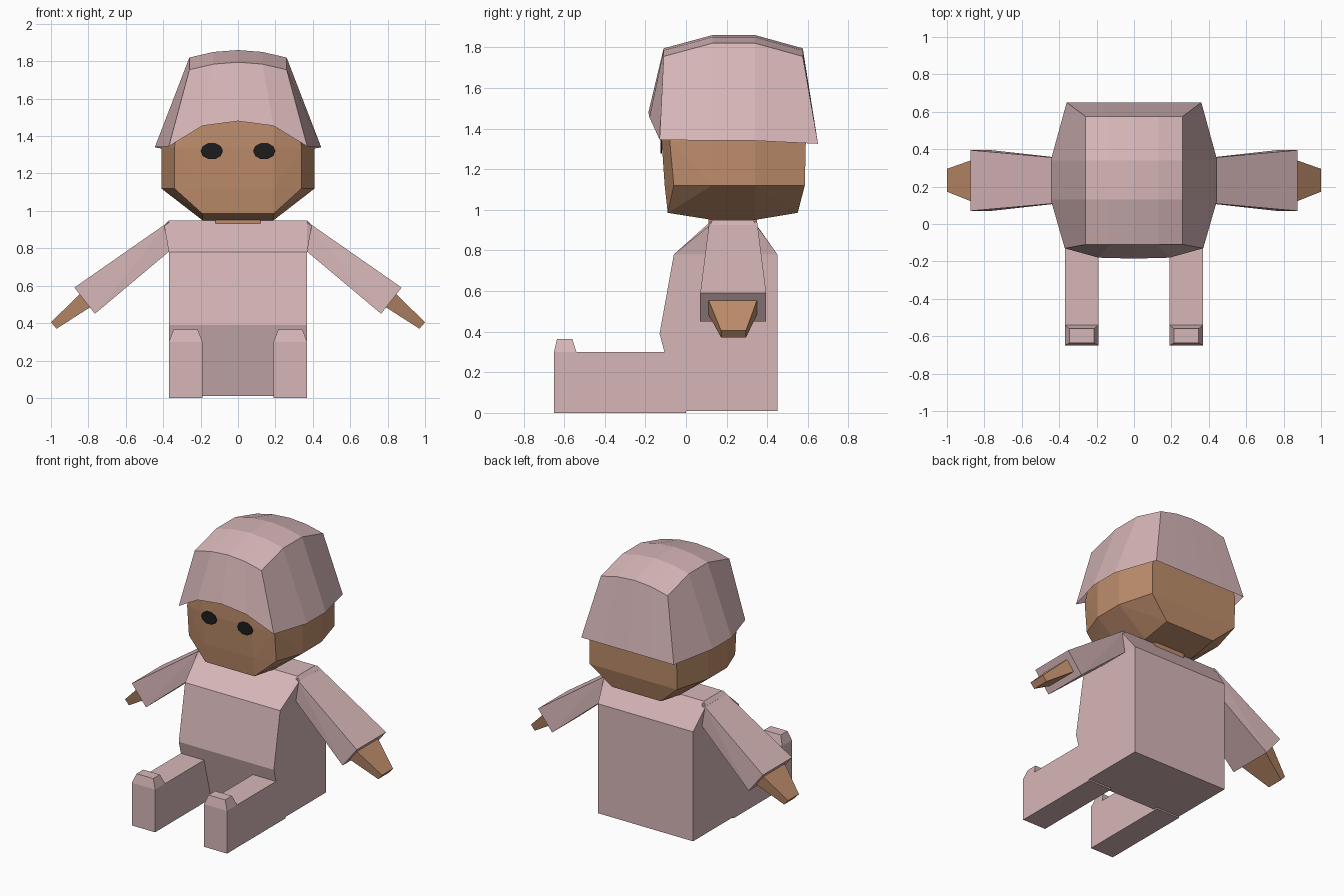
import bpy, bmesh, math

if "Cube" in bpy.data.objects:
    bpy.data.objects.remove(bpy.data.objects["Cube"])


def material(name, rgb):
    m = bpy.data.materials.new(name)
    m.diffuse_color = (*rgb, 1)
    m.use_nodes = True
    m.node_tree.nodes["Principled BSDF"].inputs["Base Color"].default_value = m.diffuse_color
    return m


PINK = material("dusty pink cloth", (0.68, 0.47, 0.48))
SKIN = material("brown skin", (0.52, 0.27, 0.15))
BLACK = material("eye black", (0.012, 0.012, 0.012))


def finish(name, bm, mat):
    me = bpy.data.meshes.new(name)
    bm.to_mesh(me)
    bm.free()
    me.materials.append(mat)
    ob = bpy.data.objects.new(name, me)
    bpy.context.collection.objects.link(ob)
    return ob


def hull(name, pts, mat):
    """Flat-faced convex solid around the points."""
    bm = bmesh.new()
    for p in pts:
        bm.verts.new(p)
    res = bmesh.ops.convex_hull(bm, input=bm.verts[:])
    loose = [v for v in bm.verts if not v.link_faces]
    bmesh.ops.delete(bm, geom=loose, context='VERTS')
    bmesh.ops.dissolve_limit(bm, angle_limit=math.radians(1),
                             verts=bm.verts[:], edges=bm.edges[:])
    bmesh.ops.recalc_face_normals(bm, faces=bm.faces[:])
    return finish(name, bm, mat)


def box(x0, x1, y0, y1, z0, z1):
    return [(x, y, z) for x in (x0, x1) for y in (y0, y1) for z in (z0, z1)]


def both(pts):
    return [(s * x, y, z) for s in (1, -1) for x, y, z in pts]


def limb(s, *sections):
    """Corner points from (x, z) of top and bottom edges and a y range."""
    return [(s * x, y, z) for top, bottom, ys in sections
            for x, z in (top, bottom) for y in ys]


# Torso: side profile stretched across x
profile = [(0.45, 0.01), (0.45, 0.78), (0.33, 0.95), (0.13, 0.95),
           (-0.06, 0.78), (-0.13, 0.39), (-0.03, 0.01)]
hull("torso", both([(0.37, y, z) for y, z in profile]), PINK)
hull("neck", box(-0.12, 0.12, 0.112, 0.35, 0.88, 0.952), SKIN)

for s, side in ((1, "right"), (-1, "left")):
    # Legs stretched forward with tapered toes
    hull(side + "_leg", box(s * 0.19, s * 0.37, -0.65, 0.0, 0.0, 0.3), PINK)
    hull(side + "_toe", box(s * 0.19, s * 0.37, -0.65, -0.54, 0.299, 0.3)
         + box(s * 0.215, s * 0.345, -0.635, -0.56, 0.365, 0.365 - 0.001)[0::2], PINK)
    # Shoulder, sleeve and hand
    hull(side + "_shoulder", [(s * x, y, z) for x, y, z in (
        (0.37, -0.06, 0.78), (0.37, 0.13, 0.95), (0.37, 0.33, 0.95),
        (0.37, 0.45, 0.78), (0.395, 0.12, 0.925), (0.395, 0.345, 0.925),
        (0.365, 0.12, 0.78), (0.365, 0.345, 0.78))], PINK)
    hull(side + "_sleeve", limb(s, ((0.37, 0.942), (0.36, 0.79), (0.115, 0.35)),
                                ((0.875, 0.59), (0.765, 0.45), (0.07, 0.395))), PINK)
    hull(side + "_hand", limb(s, ((0.83, 0.57), (0.775, 0.495), (0.105, 0.355)),
                              ((1.0, 0.405), (0.97, 0.37), (0.173, 0.295))), SKIN)
    # Eyes: thin plates on the face
    eye = [(s * 0.14 + 0.06 * math.cos(a), y, 1.32 + 0.045 * math.sin(a))
           for a in (math.tau * i / 10 for i in range(10)) for y in (-0.125, -0.117)]
    hull(side + "_eye", eye, BLACK)

# Head: faceted solid narrowing to the chin
hull("head", both([
    (0.19, -0.09, 0.985), (0.19, 0.13, 0.95), (0.19, 0.34, 0.95), (0.19, 0.55, 0.985),
    (0.19, -0.105, 1.12), (0.34, -0.06, 1.12), (0.41, 0.13, 1.12),
    (0.41, 0.34, 1.12), (0.34, 0.585, 1.12),
    (0.19, -0.12, 1.34), (0.34, -0.08, 1.34), (0.41, 0.13, 1.34),
    (0.41, 0.34, 1.34), (0.34, 0.59, 1.34),
    (0.19, -0.12, 1.5), (0.31, -0.07, 1.5), (0.365, 0.13, 1.5),
    (0.365, 0.34, 1.5), (0.31, 0.57, 1.5)]), SKIN)

# Hood: domed top grid with flared skirt
xs = (-0.26, -0.13, 0, 0.13, 0.26)
ys = (-0.11, 0.13, 0.34, 0.575)
drop_x = (0.04, 0.01, 0, 0.01, 0.04)
drop_y = (0.065, 0, 0, 0.065)
rim_x = {0: 0.37, 1: 0.445, 2: 0.445, 3: 0.36}
bm = bmesh.new()
grid = [[bm.verts.new((x, y, 1.86 - dx - dy)) for x, dx in zip(xs, drop_x)]
        for y, dy in zip(ys, drop_y)]
for j in range(3):
    for i in range(4):
        bm.faces.new((grid[j][i], grid[j][i + 1], grid[j + 1][i + 1], grid[j + 1][i]))
loop = ([(0, i) for i in range(5)] + [(1, 4), (2, 4)]
        + [(3, i) for i in range(4, -1, -1)] + [(2, 0), (1, 0)])
front = ((-0.13, 1.345), (-0.18, 1.455), (-0.185, 1.48), (-0.18, 1.455), (-0.13, 1.345))
rim = []
for j, i in loop:
    x = math.copysign(rim_x[j], xs[i]) if i in (0, 4) else xs[i] * 1.46
    y, z = front[i] if j == 0 else (0.65, 1.325) if j == 3 else (ys[j], 1.34)
    rim.append(bm.verts.new((x, y, z)))
for k, (j, i) in enumerate(loop):
    n = (k + 1) % len(loop)
    bm.faces.new((grid[j][i], rim[k], rim[n], grid[loop[n][0]][loop[n][1]]))
bmesh.ops.recalc_face_normals(bm, faces=bm.faces[:])
finish("hood", bm, PINK)
